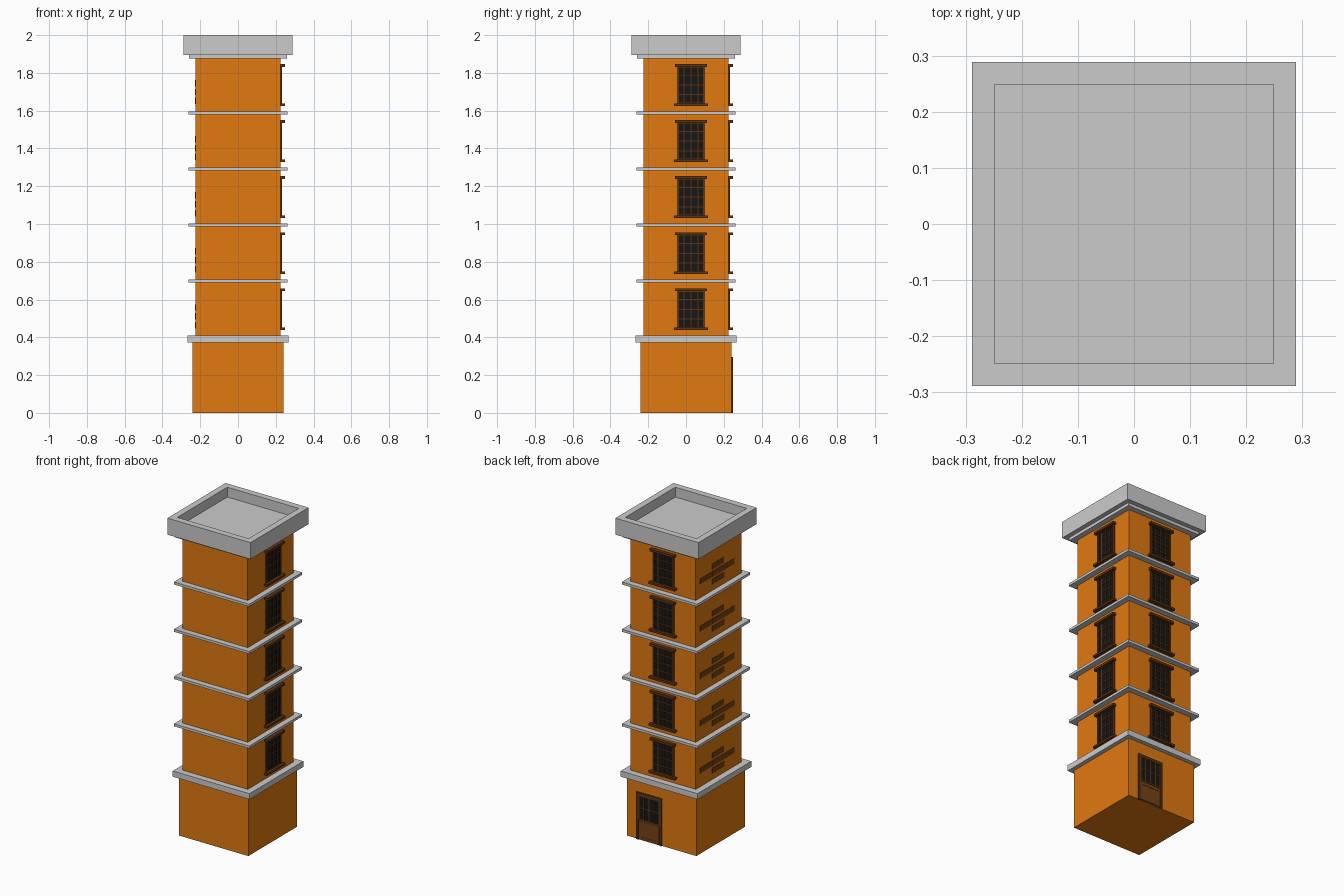
import bpy, bmesh

if "Cube" in bpy.data.objects:
    bpy.data.objects.remove(bpy.data.objects["Cube"])

PITCH = 0.297          # floor height
WALL = 0.226           # half width of the tower
BASE = 0.241           # half width of the ground floor


def material(name, r, g, b):
    m = bpy.data.materials.new(name)
    m.diffuse_color = (r, g, b, 1)
    m.use_nodes = True
    m.node_tree.nodes["Principled BSDF"].inputs["Base Color"].default_value = m.diffuse_color
    return m


ORANGE = material("orange_wall", 0.75, 0.19, 0.005)
WOOD = material("dark_wood", 0.11, 0.035, 0.006)
PANEL = material("door_wood", 0.17, 0.055, 0.01)
GLASS = material("dark_glass", 0.008, 0.008, 0.008)
BRICK = material("brown_brick", 0.17, 0.055, 0.006)


def finish(bm, name, mat=None):
    bmesh.ops.recalc_face_normals(bm, faces=bm.faces)
    me = bpy.data.meshes.new(name)
    bm.to_mesh(me)
    bm.free()
    ob = bpy.data.objects.new(name, me)
    bpy.context.collection.objects.link(ob)
    if mat:
        me.materials.append(mat)
    return ob


def boxes(name, items, mat=None):
    """Join boxes given as (x0, x1, y0, y1, z0, z1)."""
    bm = bmesh.new()
    for x0, x1, y0, y1, z0, z1 in items:
        for v in bmesh.ops.create_cube(bm, size=1)["verts"]:
            v.co = ((x0 + x1) / 2 + v.co.x * (x1 - x0),
                    (y0 + y1) / 2 + v.co.y * (y1 - y0),
                    (z0 + z1) / 2 + v.co.z * (z1 - z0))
    return finish(bm, name, mat)


def block(name, half, z0, z1, mat=None):
    return boxes(name, [(-half, half, -half, half, z0, z1)], mat)


def on_face(side, items):
    """Items (u0, u1, out0, out1, z0, z1) placed on the right or back wall."""
    if side == "right":
        return [(o0, o1, u0, u1, z0, z1) for u0, u1, o0, o1, z0, z1 in items]
    return items


def grid(c, half, z0, z1, cols, rows, out0, out1, edge, bar):
    """Frame and glazing bars around a pane."""
    w = [(c - half, c - half + edge, out0, out1, z0, z1),
         (c + half - edge, c + half, out0, out1, z0, z1),
         (c - half, c + half, out0, out1, z0, z0 + edge),
         (c - half, c + half, out0, out1, z1 - edge, z1)]
    for i in range(1, cols):
        u = c - half + 2 * half * i / cols
        w.append((u - bar / 2, u + bar / 2, out0, out1 - 0.001, z0, z1))
    for i in range(1, rows):
        z = z0 + (z1 - z0) * i / rows
        w.append((c - half, c + half, out0, out1 - 0.001, z - bar / 2, z + bar / 2))
    return w


# walls
block("ground_floor", BASE, 0, 0.373, ORANGE)
block("tower", WALL, 0.409, 1.877, ORANGE)

# stone ledges
block("base_ledge", 0.267, 0.373, 0.409)
for i in range(5):
    z = 0.689 + PITCH * i
    block(f"floor_ledge_{i + 1}", 0.262 if i < 4 else 0.26, z, z + (0.016 if i < 4 else 0.019))

# roof with sunken top
bm = bmesh.new()
for v in bmesh.ops.create_cube(bm, size=1)["verts"]:
    v.co = (v.co.x * 0.577, v.co.y * 0.577, 1.948 + v.co.z * 0.104)
bm.normal_update()
top = max(bm.faces, key=lambda f: f.calc_center_median().z)
bmesh.ops.inset_region(bm, faces=[top], thickness=0.057)
floor = bmesh.ops.extrude_face_region(bm, geom=[top])
bmesh.ops.translate(bm, vec=(0, 0, -0.062),
                    verts=[g for g in floor["geom"] if isinstance(g, bmesh.types.BMVert)])
if top.is_valid:
    bmesh.ops.delete(bm, geom=[top], context="FACES_ONLY")
finish(bm, "roof_parapet")

# windows on the right and back walls
for side, c in (("right", 0.026), ("back", -0.004)):
    for i in range(5):
        z = 0.445 + PITCH * i
        pane = [(c - 0.073, c + 0.073, WALL - 0.01, WALL + 0.002, z, z + 0.206)]
        frame = grid(c, 0.074, z, z + 0.206, 4, 4, WALL - 0.01, WALL + 0.006, 0.010, 0.005)
        trim = [(c - 0.084, c + 0.084, WALL - 0.01, 0.248, z + 0.199, z + 0.214),
                (c - 0.09, c + 0.09, WALL - 0.01, 0.249, z - 0.007, z + 0.006)]
        boxes(f"{side}_window_glass_{i + 1}", on_face(side, pane), GLASS)
        boxes(f"{side}_window_frame_{i + 1}", on_face(side, frame), WOOD)
        boxes(f"{side}_window_sill_and_lintel_{i + 1}", on_face(side, trim), WOOD)

# back door
C, H, OUT = 0.085, 0.088, 0.249
boxes("door_leaf", [(C - H + 0.01, C + H - 0.01, BASE - 0.01, BASE + 0.003, 0, 0.125)], PANEL)
boxes("door_glass", [(C - H + 0.01, C + H - 0.01, BASE - 0.01, BASE + 0.003, 0.125, 0.285)], GLASS)
boxes("door_frame", [(C - H, C - H + 0.014, BASE - 0.01, OUT, 0, 0.297),
                     (C + H - 0.014, C + H, BASE - 0.01, OUT, 0, 0.297),
                     (C - H, C + H, BASE - 0.01, OUT, 0.281, 0.297)], WOOD)
boxes("door_glazing_bars", grid(C, H - 0.014, 0.125, 0.281, 4, 2,
                                BASE - 0.01, OUT - 0.002, 0.007, 0.006), WOOD)
boxes("door_panel_moulding", grid(C, H - 0.018, 0.006, 0.118, 1, 1,
                                  BASE - 0.01, OUT - 0.003, 0.014, 0.004), PANEL)

# exposed bricks on the left wall: (y0, y1, row)
for i in range(5):
    bricks = [(-0.05, 0.063, 2), (0.072, 0.183, 1), (-0.157, 0.063, 1), (-0.055, 0.063, 0)]
    boxes(f"exposed_bricks_{i + 1}",
          [(-WALL - 0.002, -WALL + 0.01, y0, y1, z, z + 0.034)
           for y0, y1, row in bricks
           for z in [0.447 + PITCH * i + 0.047 * row]], BRICK)
